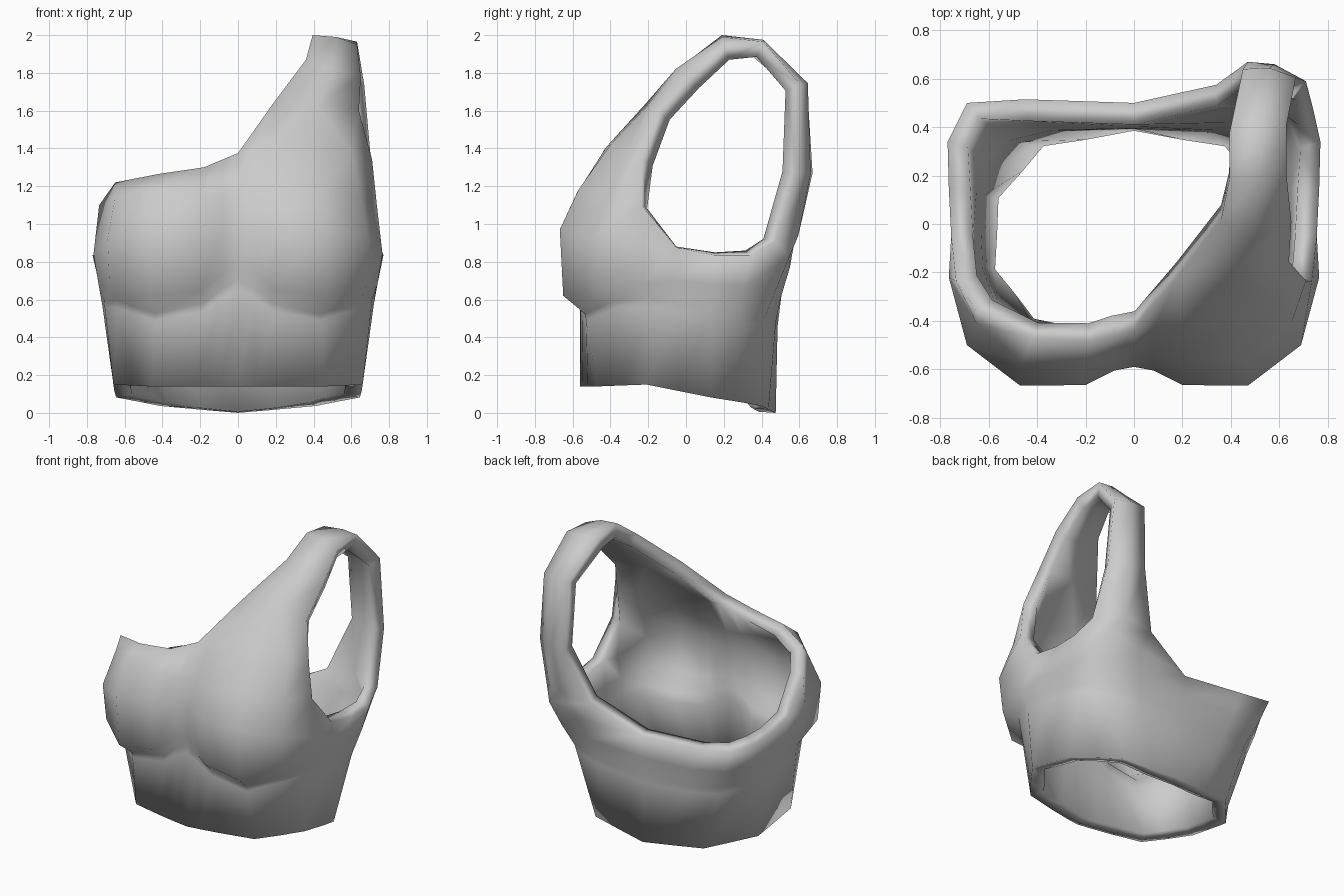
import bpy
import bmesh
from mathutils import Vector

if "Cube" in bpy.data.objects:
    bpy.data.objects.remove(bpy.data.objects["Cube"])

bm = bmesh.new()
cache = {}


def vert(p):
    """Return one shared vertex per position."""
    key = tuple(round(c, 3) for c in p)
    if key not in cache:
        cache[key] = bm.verts.new(key)
    return cache[key]


def face(*pts):
    vs = list(dict.fromkeys(vert(p) for p in pts))
    if len(vs) > 2:
        bm.faces.new(vs)


def strip(low, high):
    """Bridge two rows of points, merging repeated ones into triangles."""
    for i in range(len(low) - 1):
        face(low[i], low[i + 1], high[i + 1], high[i])


def mirror(pts):
    return [(-x, y, z) for x, y, z in reversed(pts)]


def blend(row_a, row_b, t):
    return [tuple(Vector(p).lerp(Vector(q), t)) for p, q in zip(row_a, row_b)]


# Half rings of the body, front centre round the right side to back centre
hem = [(0, -.56, .14), (.09, -.547, .14), (.235, -.52, .14), (.455, -.47, .14),
       (.56, -.345, .145), (.66, -.21, .15), (.655, -.05, .118), (.645, .13, .082),
       (.53, .27, .06), (.415, .4, .037), (.21, .437, .018), (0, .475, 0)]
under_bust = [(0, -.56, .7), (.08, -.56, .66), (.18, -.555, .58), (.44, -.535, .525),
              (.645, -.365, .595), (.71, -.2, .6), (.72, -.04, .58), (.715, .13, .55),
              (.69, .28, .53), (.565, .415, .5), (.35, .475, .48), (0, .485, .46)]
bust_fold = [(0, -.573, .77), (.08, -.58, .74), (.19, -.635, .65), (.46, -.65, .62),
             (.68, -.475, .67), (.738, -.225, .68), (.738, -.045, .7), (.738, .145, .68),
             (.732, .31, .67), (.625, .475, .65), (.39, .505, .62), (0, .492, .6)]
bust = [(0, -.59, .97), (.08, -.605, .97), (.2, -.665, .97), (.47, -.668, .97),
        (.69, -.5, .92), (.765, -.22, .84), (.755, -.05, .875), (.765, .15, .835),
        (.77, .34, .835), (.69, .5, .82), (.45, .515, .785), (0, .5, .75)]
upper_bust = [(0, -.53, 1.15), (.08, -.545, 1.15), (.2, -.58, 1.16), (.46, -.57, 1.18),
              (.65, -.41, 1.14), (.735, -.235, 1.1)]

# The strap pulls the right back edge outward
bust_right = bust[:9] + [(.67, .545, .82), (.42, .55, .77), bust[11]]

# Body, right half and mirrored left half; a close ring keeps the bust crease tight
rib = blend(under_bust, hem, .09)
for low, high in [(hem, rib), (rib, under_bust), (under_bust, bust_fold)]:
    strip(low, high)
    strip(mirror(low), mirror(high))
strip(bust_fold, bust_right)
strip(mirror(bust_fold), mirror(bust))
strip(bust[:6], upper_bust)
strip(mirror(bust[:6]), mirror(upper_bust))

# Front armhole corners
corner = [bust[5], bust[6], upper_bust[5]]
face(*corner)
face(*mirror(corner))

# Bare-shoulder side: low neckline
neck_mid = (0, -.44, 1.375)
low_neck = [(-.735, -.235, 1.1), (-.65, -.36, 1.22), (-.42, -.47, 1.265),
            (-.18, -.485, 1.3), (-.08, -.46, 1.342), neck_mid]
strip(mirror(upper_bust), low_neck)

# Strap side: chest panel narrowing into the strap
chest = [neck_mid, (.08, -.435, 1.39), (.2, -.42, 1.41), (.42, -.4, 1.42),
         (.6, -.32, 1.38), (.71, -.235, 1.34)]
strip(upper_bust, chest)
a, b, c = (.18, -.22, 1.63), (.42, -.2, 1.63), (.64, -.155, 1.6)
strip(chest, [a, a, a, b, b, c])

# Strap over the shoulder and down the back: inner, middle, outer points
strap = [
    [a, b, c],
    [(.36, .02, 1.87), (.5, -.055, 1.82), (.65, .01, 1.78)],
    [(.395, .19, 2.0), (.52, .19, 1.99), (.63, .2, 1.95)],
    [(.395, .38, 1.975), (.52, .41, 1.975), (.63, .41, 1.965)],
    [(.45, .64, 1.75), (.56, .645, 1.745), (.668, .605, 1.74)],
    [(.47, .67, 1.27), (.58, .66, 1.27), (.71, .59, 1.27)],
    [(.34, .575, .91), (.56, .595, .94), (.74, .475, .91)],
    [bust_right[10], bust_right[9], bust_right[8]],
]
for low, high in zip(strap, strap[1:]):
    strip(low, high)
face(bust_right[10], bust_right[11], strap[6][0])

mesh = bpy.data.meshes.new("one_shoulder_top")
bm.to_mesh(mesh)
bm.free()
top = bpy.data.objects.new("one_shoulder_top", mesh)
bpy.context.collection.objects.link(top)
for p in mesh.polygons:
    p.use_smooth = True

# Cloth thickness, inward
solid = top.modifiers.new("thickness", 'SOLIDIFY')
solid.thickness = .09
solid.offset = -1

mat = bpy.data.materials.new("light_grey")
mat.diffuse_color = (.6, .6, .6, 1)
mat.use_nodes = True
mat.node_tree.nodes["Principled BSDF"].inputs["Base Color"].default_value = mat.diffuse_color
mesh.materials.append(mat)
